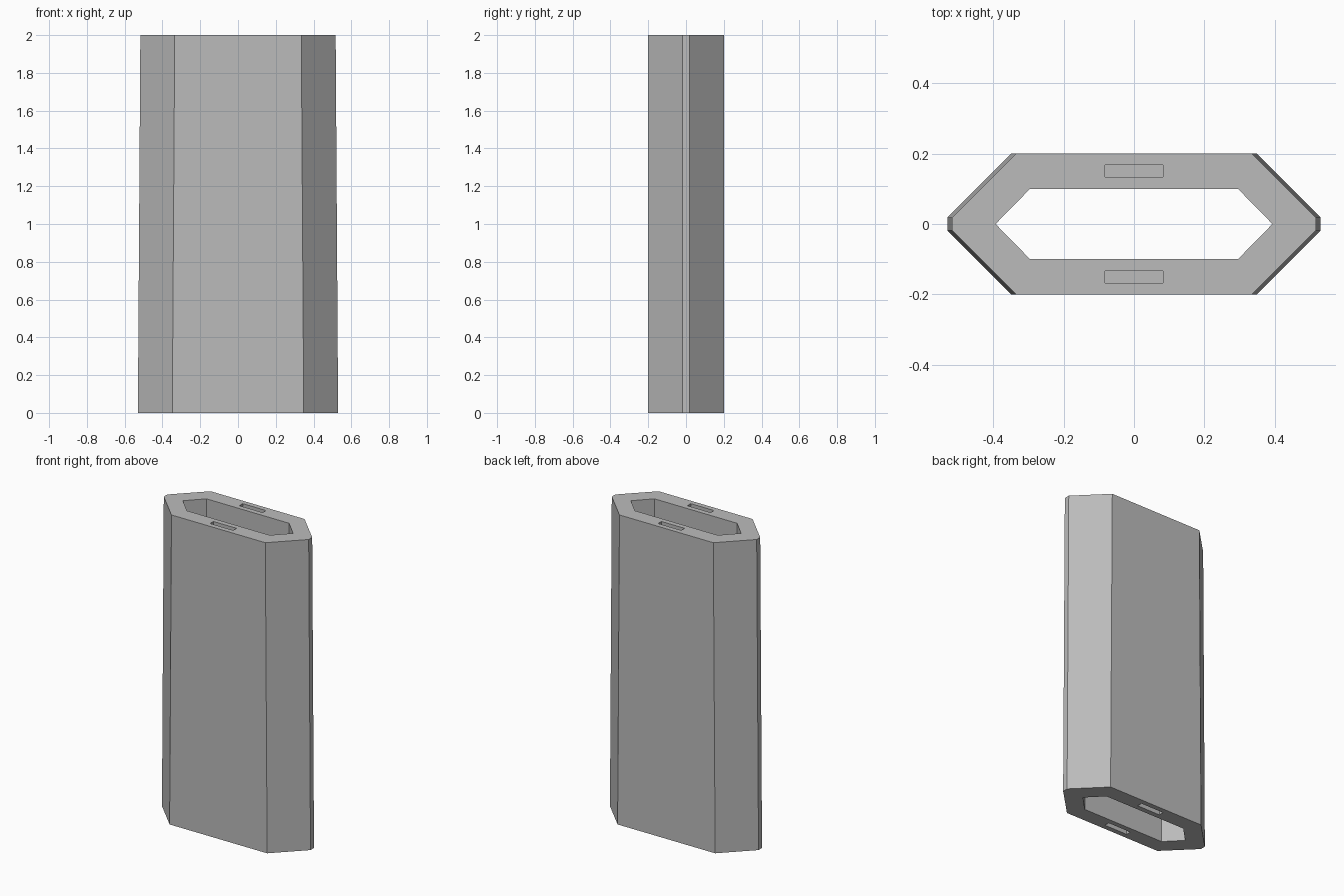
import bpy
import bmesh

if "Cube" in bpy.data.objects:
    bpy.data.objects.remove(bpy.data.objects["Cube"])

HEIGHT = 2.0
SLOT_DEPTH = 0.1

# Material
grey = bpy.data.materials.new("plain grey")
grey.use_nodes = True
grey.diffuse_color = (0.5, 0.5, 0.5, 1)
grey.node_tree.nodes["Principled BSDF"].inputs["Base Color"].default_value = (0.5, 0.5, 0.5, 1)


def mirrored(quarter):
    """Turn the +x +y corner points into a full outline, without repeats."""
    right = [(x, -y) for x, y in reversed(quarter) if y > 0] + quarter
    return right + [(-x, -y) for x, y in right]


def prism(name, lower, upper, z0, z1):
    """Loft between two matching outlines."""
    bm = bmesh.new()
    rings = [[bm.verts.new((x, y, z)) for x, y in outline]
             for outline, z in ((lower, z0), (upper, z1))]
    for ring in rings:
        bm.faces.new(ring)
    n = len(lower)
    for i in range(n):
        j = (i + 1) % n
        bm.faces.new((rings[0][i], rings[0][j], rings[1][j], rings[1][i]))
    bmesh.ops.recalc_face_normals(bm, faces=bm.faces)
    mesh = bpy.data.meshes.new(name)
    bm.to_mesh(mesh)
    bm.free()
    mesh.materials.append(grey)
    obj = bpy.data.objects.new(name, mesh)
    bpy.context.collection.objects.link(obj)
    return obj


def outer(end_x):
    """Long outline with 45 degree corners and narrow blunt ends."""
    return mirrored([(end_x, 0.018), (end_x - 0.182, 0.2)])


# Tapered shell
body = prism("hollow_column", outer(0.53), outer(0.517), 0, HEIGHT)

# Through bore
bore = mirrored([(0.393, 0), (0.295, 0.1)])
cutters = [prism("bore_cutter", bore, bore, -0.1, HEIGHT + 0.1)]

# Blind slots in both walls, at both ends
for side in (-1, 1):
    y = side * 0.15
    slot = [(-0.083, y - 0.017), (0.083, y - 0.017), (0.083, y + 0.017), (-0.083, y + 0.017)]
    for z0, z1 in ((-0.1, SLOT_DEPTH), (HEIGHT - SLOT_DEPTH, HEIGHT + 0.1)):
        cutters.append(prism("slot_cutter", slot, slot, z0, z1))

# Cut and tidy up
bpy.context.view_layer.objects.active = body
for cutter in cutters:
    cut = body.modifiers.new("cut", "BOOLEAN")
    cut.operation = "DIFFERENCE"
    cut.solver = "EXACT"
    cut.object = cutter
    bpy.ops.object.modifier_apply(modifier=cut.name)
    bpy.data.objects.remove(cutter)
